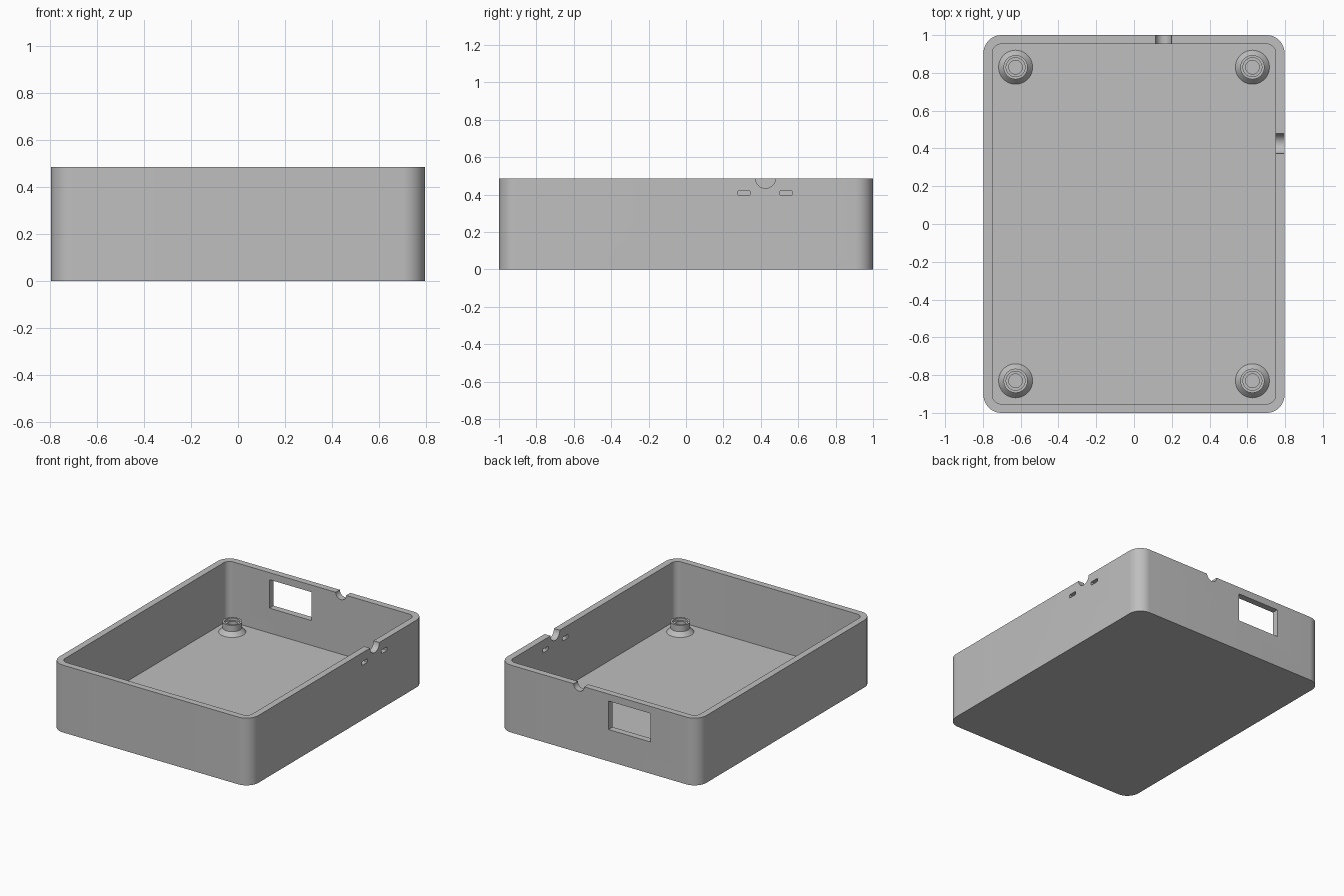
import bpy
import bmesh
from math import radians, tau
from mathutils import Matrix, Vector

HALF_X, HALF_Y, HEIGHT = 0.797, 1.0, 0.487
WALL, FLOOR, RADIUS = 0.047, 0.05, 0.095

cube = bpy.data.objects.get("Cube")
if cube:
    bpy.data.objects.remove(cube, do_unlink=True)

grey = bpy.data.materials.new("light grey plastic")
grey.use_nodes = True
grey.diffuse_color = (0.52, 0.52, 0.52, 1)
grey.node_tree.nodes["Principled BSDF"].inputs["Base Color"].default_value = grey.diffuse_color


def add_object(name, bm):
    mesh = bpy.data.meshes.new(name)
    bmesh.ops.recalc_face_normals(bm, faces=bm.faces)
    bm.to_mesh(mesh)
    bm.free()
    mesh.materials.append(grey)
    obj = bpy.data.objects.new(name, mesh)
    bpy.context.collection.objects.link(obj)
    return obj


def block(name, low, high, radius=0.0, axis=2):
    """Box between two corners, with edges along one axis rounded."""
    low, high = Vector(low), Vector(high)
    bm = bmesh.new()
    size = Matrix.Diagonal((high - low).to_4d())
    bmesh.ops.create_cube(bm, size=1, matrix=Matrix.Translation((low + high) / 2) @ size)
    if radius:
        edges = [e for e in bm.edges
                 if abs(e.verts[0].co[axis] - e.verts[1].co[axis]) > 1e-5]
        bmesh.ops.bevel(bm, geom=edges, offset=radius, segments=12,
                        profile=0.5, affect='EDGES')
    return add_object(name, bm)


def rod(name, centre, radius, turn_axis):
    """Short horizontal cylinder that cuts a round notch."""
    bm = bmesh.new()
    matrix = Matrix.Translation(centre) @ Matrix.Rotation(tau / 4, 4, turn_axis)
    bmesh.ops.create_cone(bm, cap_ends=True, segments=48, radius1=radius,
                          radius2=radius, depth=0.2, matrix=matrix)
    return add_object(name, bm)


def activate(obj):
    bpy.ops.object.select_all(action='DESELECT')
    obj.select_set(True)
    bpy.context.view_layer.objects.active = obj


def cut(target, cutter):
    mod = target.modifiers.new("cut", 'BOOLEAN')
    mod.operation = 'DIFFERENCE'
    mod.solver = 'EXACT'
    mod.object = cutter
    activate(target)
    bpy.ops.object.modifier_apply(modifier=mod.name)
    bpy.data.objects.remove(cutter, do_unlink=True)


def smooth(obj):
    activate(obj)
    bpy.ops.object.shade_smooth_by_angle(angle=radians(30))


# Open tray with rounded corners
tray = block("tray", (-HALF_X, -HALF_Y, 0), (HALF_X, HALF_Y, HEIGHT), RADIUS)
cut(tray, block("cavity_cutter", (WALL - HALF_X, WALL - HALF_Y, FLOOR),
                (HALF_X - WALL, HALF_Y - WALL, 1), RADIUS - WALL))

# Cable notches in the side and back rims
cut(tray, rod("side_notch_cutter", (HALF_X, 0.425, HEIGHT), 0.053, 'Y'))
cut(tray, rod("back_notch_cutter", (0.157, HALF_Y, HEIGHT), 0.042, 'X'))

# Pair of tie slots beside the side notch
for y in (0.31, 0.535):
    cut(tray, block("slot_cutter", (0.7, y - 0.032, 0.396), (0.9, y + 0.032, 0.422),
                    0.005, axis=0))

# Rectangular window in the back wall
cut(tray, block("window_cutter", (-0.415, 0.9, 0.23), (-0.08, 1.1, 0.436)))
smooth(tray)

# Hollow screw posts with flared feet
PROFILE = [(0.09, FLOOR - 0.005), (0.09, FLOOR), (0.064, 0.08), (0.064, 0.125),
           (0.05, 0.125), (0.05, 0.108), (0.036, 0.108), (0.036, FLOOR - 0.005)]


def screw_post(name, x, y):
    bm = bmesh.new()
    verts = [bm.verts.new((r, 0, z)) for r, z in PROFILE]
    edges = [bm.edges.new((a, b)) for a, b in zip(verts, verts[1:] + verts[:1])]
    bmesh.ops.spin(bm, geom=verts + edges, cent=(0, 0, 0), axis=(0, 0, 1),
                   angle=tau, steps=48, use_merge=True)
    bmesh.ops.remove_doubles(bm, verts=bm.verts, dist=1e-5)
    post = add_object(name, bm)
    post.location = (x, y, 0)
    smooth(post)


for side, x in (("left", 0.627), ("right", -0.627)):
    for end, y in (("back", 0.83), ("front", -0.83)):
        screw_post(f"{end}_{side}_screw_post", x, y)
